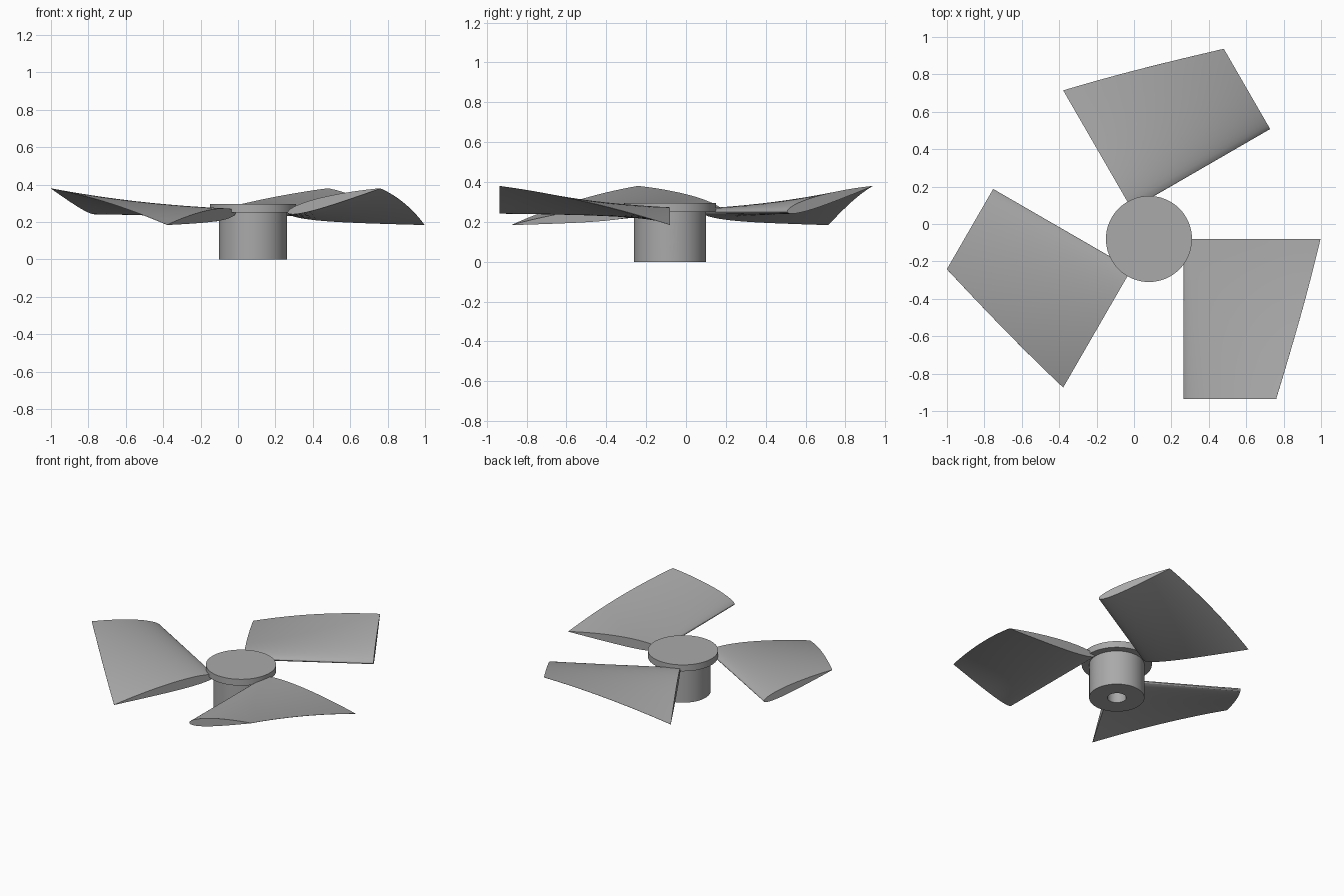
import bpy, bmesh, math
from mathutils import Matrix, Vector

cube = bpy.data.objects.get("Cube")
if cube:
    bpy.data.objects.remove(cube, do_unlink=True)

AXIS = Vector((0.08, -0.08, 0))   # centre of the hub

grey = bpy.data.materials.new("plain grey")
grey.use_nodes = True
grey.diffuse_color = (0.4, 0.4, 0.4, 1)
grey.node_tree.nodes["Principled BSDF"].inputs["Base Color"].default_value = (0.4, 0.4, 0.4, 1)


def finish(name, bm, smooth=True):
    bmesh.ops.recalc_face_normals(bm, faces=bm.faces[:])
    mesh = bpy.data.meshes.new(name)
    bm.to_mesh(mesh)
    bm.free()
    mesh.materials.append(grey)
    obj = bpy.data.objects.new(name, mesh)
    bpy.context.collection.objects.link(obj)
    if smooth:
        bpy.ops.object.select_all(action='DESELECT')
        obj.select_set(True)
        bpy.context.view_layer.objects.active = obj
        bpy.ops.object.shade_smooth_by_angle(angle=math.radians(30))
    return obj


def cylinder(name, radius, z0, z1, sideways=False, smooth=True):
    bm = bmesh.new()
    bmesh.ops.create_cone(bm, cap_ends=True, segments=64, radius1=radius, radius2=radius,
                          depth=z1 - z0)
    turn = Matrix.Rotation(math.pi / 2, 4, 'Y') if sideways else Matrix()
    bm.transform(Matrix.Translation(AXIS + Vector((0, 0, (z0 + z1) / 2))) @ turn)
    return finish(name, bm, smooth)


# Hub with a shaft bore from below and a cross hole for a set screw
hub = cylinder("hub", 0.181, 0, 0.25, smooth=False)
bore = cylinder("bore_cutter", 0.062, -0.1, 0.235)
cross = cylinder("cross_hole_cutter", 0.04, -0.275, 0.525, sideways=True)
for cutter in (bore, cross):
    cutter.hide_render = True
    cutter.display_type = 'WIRE'
    cut = hub.modifiers.new(cutter.name, 'BOOLEAN')
    cut.operation = 'DIFFERENCE'
    cut.solver = 'EXACT'
    cut.object = cutter
bpy.ops.object.select_all(action='DESELECT')
bpy.context.view_layer.objects.active = hub
hub.select_set(True)
for mod in list(hub.modifiers):
    bpy.ops.object.modifier_apply(modifier=mod.name)
for cutter in (bore, cross):
    bpy.data.objects.remove(cutter, do_unlink=True)
bpy.ops.object.shade_smooth_by_angle(angle=math.radians(30))

# Flat cap disc over the hub
cylinder("cap", 0.23, 0.25, 0.296)


def aerofoil(thickness, camber, steps=20):
    """Closed section of unit chord: over the top, then back underneath."""
    def half(x):
        return 5 * thickness * (0.2969 * math.sqrt(x) - 0.126 * x - 0.3516 * x**2
                                + 0.2843 * x**3 - 0.1015 * x**4)
    xs = [(1 - math.cos(math.pi * i / steps)) / 2 for i in range(steps + 1)]
    top = [(x, 4 * camber * x * (1 - x) + half(x)) for x in xs]
    under = [(x, 4 * camber * x * (1 - x) - half(x)) for x in reversed(xs[1:])]
    return top + under


def blade(name, turn, rings=24):
    """Tapered, twisted loft hinged on its straight rounded leading edge."""
    bm = bmesh.new()
    loops = []
    for r in range(rings + 1):
        t = r / rings
        chord = 0.735 + (0.512 - 0.735) * t
        angle = math.radians(-5.1 + 19.8 * t)
        c, s = math.cos(angle), math.sin(angle)
        loops.append([bm.verts.new((0.185 + chord * (x * c - z * s), -0.855 * t,
                                    0.25 + chord * (x * s + z * c)))
                      for x, z in aerofoil(0.09 + 0.02 * t, 0.01)])
    n = len(loops[0])
    for a, b in zip(loops, loops[1:]):
        for i in range(n):
            j = (i + 1) % n
            bm.faces.new((a[i], a[j], b[j], b[i]))
    bm.faces.new(loops[0])
    bm.faces.new(loops[-1])
    bm.transform(Matrix.Translation(AXIS) @ Matrix.Rotation(turn, 4, 'Z'))
    return finish(name, bm)


# Three identical blades spaced evenly round the hub
for k, label in enumerate(("right", "back", "left")):
    blade("blade_" + label, k * math.tau / 3)
